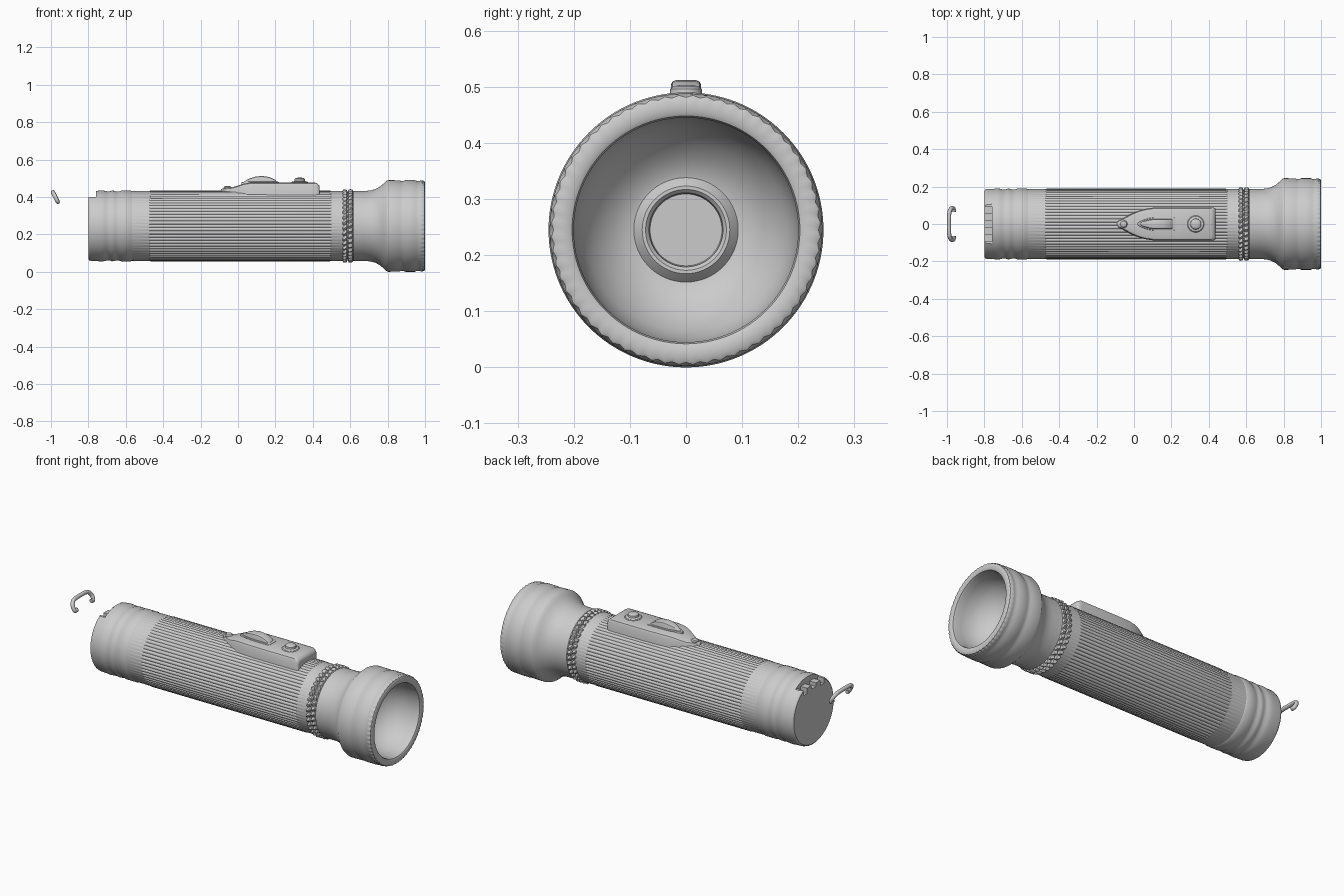
import bpy, bmesh, math
from math import sin, cos, pi

if "Cube" in bpy.data.objects:
    bpy.data.objects.remove(bpy.data.objects["Cube"])

AXIS_Z = 0.245


def finish(bm, name, angle=35):
    bmesh.ops.recalc_face_normals(bm, faces=bm.faces)
    me = bpy.data.meshes.new(name)
    bm.to_mesh(me)
    bm.free()
    ob = bpy.data.objects.new(name, me)
    bpy.context.collection.objects.link(ob)
    smooth(ob, angle)
    return ob


def smooth(ob, angle=35):
    bpy.ops.object.select_all(action='DESELECT')
    ob.select_set(True)
    bpy.context.view_layer.objects.active = ob
    bpy.ops.object.shade_smooth_by_angle(angle=math.radians(angle))


def lathe(name, profile, segs=96, mod=None, angle=35):
    """Spin (x, radius) points around the torch axis; mod changes the radius."""
    bm = bmesh.new()
    rings = []
    for x, r in profile:
        ring = []
        for i in range(segs):
            a = 2 * pi * i / segs
            rr = mod(x, r, a) if mod else r
            ring.append(bm.verts.new((x, rr * cos(a), AXIS_Z + rr * sin(a))))
        rings.append(ring)
    for p, q in zip(rings, rings[1:]):
        for i in range(segs):
            j = (i + 1) % segs
            bm.faces.new((p[i], p[j], q[j], q[i]))
    bm.faces.new(rings[0])
    bm.faces.new(rings[-1])
    return finish(bm, name, angle)


def loft(name, stations, base, bevel, drop):
    """Bevelled cross-sections along x from (x, half width, top z)."""
    bm = bmesh.new()
    rings = []
    for x, w, z in stations:
        b = min(bevel, w * 0.6)
        half = [(w, base), (w, z - drop), (w - b * 0.3, z - drop * 0.3), (w - b, z)]
        pts = half + [(-y, h) for y, h in reversed(half)]
        rings.append([bm.verts.new((x, y, h)) for y, h in pts])
    n = len(rings[0])
    for p, q in zip(rings, rings[1:]):
        for i in range(n):
            j = (i + 1) % n
            bm.faces.new((p[i], p[j], q[j], q[i]))
    bm.faces.new(rings[0])
    bm.faces.new(rings[-1])
    return finish(bm, name)


def stud(name, x, profile, segs=32):
    """Small vertical turned part from (radius, z) points."""
    bm = bmesh.new()
    rings = [[bm.verts.new((x + r * cos(2 * pi * i / segs), r * sin(2 * pi * i / segs), z))
              for i in range(segs)] for r, z in profile]
    for p, q in zip(rings, rings[1:]):
        for i in range(segs):
            j = (i + 1) % segs
            bm.faces.new((p[i], p[j], q[j], q[i]))
    bm.faces.new(rings[0])
    bm.faces.new(rings[-1])
    return finish(bm, name)


# Ribbed barrel
def ribs(x, r, a):
    return 0.1825 + 0.0065 * abs(cos(32 * a)) ** 0.7 if -0.47 < x < 0.495 else r


lathe("barrel", [(-0.58, 0.186), (-0.475, 0.187), (-0.467, 0.187), (0.49, 0.187),
                 (0.5, 0.187), (0.57, 0.187)], 64 * 6, ribs, 30)

# Tail cap with rolled beads
cap = lathe("tail_cap", [(-0.57, 0.17), (-0.568, 0.186), (-0.573, 0.189), (-0.625, 0.189),
                         (-0.635, 0.185), (-0.65, 0.184), (-0.66, 0.188), (-0.675, 0.189),
                         (-0.685, 0.185), (-0.7, 0.184), (-0.71, 0.188), (-0.735, 0.190),
                         (-0.75, 0.188), (-0.785, 0.187), (-0.795, 0.184), (-0.8, 0.178)], 128)

# Notch and hook slots cut into the top of the cap
for y, hw, z in ((0, 0.15, 0.40), (-0.075, 0.016, 0.37), (0.075, 0.016, 0.37), (0, 0.02, 0.38)):
    bpy.ops.mesh.primitive_cube_add(size=1, location=(-0.81, y, z + 0.1))
    cutter = bpy.context.object
    cutter.scale = (0.1, hw * 2, 0.2)
    cutter.hide_render = True
    m = cap.modifiers.new("notch", 'BOOLEAN')
    m.operation, m.solver, m.object = 'DIFFERENCE', 'EXACT', cutter
    bpy.context.view_layer.objects.active = cap
    bpy.ops.object.modifier_move_to_index(modifier=m.name, index=0)
    bpy.ops.object.modifier_apply(modifier=m.name)
    bpy.data.objects.remove(cutter)
smooth(cap)


# Knurled collar: two rows of slanted teeth
def knurl(x, r, a):
    return r - 0.012 * (0.5 + 0.5 * cos(40 * (a + (x - 0.56) * 2.2)))


for k, x in enumerate((0.558, 0.588)):
    lathe("knurled_row_%d" % (k + 1), [(x, 0.186), (x + 0.004, 0.196), (x + 0.013, 0.197),
                                      (x + 0.022, 0.196), (x + 0.027, 0.186)], 320, knurl)


# Head: flare, lip and reflector bowl in one shell
def scallop(x, r, a):
    return r - 0.004 * (0.5 + 0.5 * cos(60 * a)) if x > 0.982 and r > 0.23 else r


lathe("head", [(0.56, 0.18), (0.612, 0.181), (0.617, 0.187), (0.68, 0.187), (0.71, 0.190),
               (0.735, 0.197), (0.76, 0.211), (0.78, 0.228), (0.795, 0.242), (0.803, 0.245),
               (0.86, 0.244), (0.87, 0.241), (0.885, 0.241), (0.895, 0.245), (0.945, 0.245),
               (0.955, 0.241), (0.97, 0.241), (0.978, 0.243), (0.988, 0.243), (0.996, 0.240),
               (1.0, 0.233), (1.0, 0.21), (0.996, 0.203), (0.985, 0.2), (0.95, 0.2),
               (0.90, 0.193), (0.865, 0.18), (0.83, 0.157), (0.805, 0.13), (0.79, 0.105),
               (0.787, 0.093), (0.795, 0.086), (0.803, 0.078), (0.803, 0.072), (0.797, 0.066),
               (0.78, 0.064), (0.78, 0.02)], 240, scallop)

# Switch plate, pointed towards the tail
loft("switch_plate", [(-0.09, 0.008, 0.441), (-0.083, 0.018, 0.446), (-0.06, 0.029, 0.449),
                      (-0.03, 0.046, 0.452), (0.0, 0.061, 0.461), (0.03, 0.073, 0.471),
                      (0.06, 0.081, 0.476), (0.10, 0.087, 0.478), (0.18, 0.089, 0.478),
                      (0.41, 0.089, 0.478), (0.425, 0.088, 0.472), (0.434, 0.083, 0.463),
                      (0.436, 0.078, 0.455)], 0.39, 0.018, 0.016)

# Sliding thumb switch on a low surround
loft("switch_surround", [(0.02, 0.006, 0.479), (0.04, 0.018, 0.481), (0.075, 0.03, 0.482),
                         (0.11, 0.036, 0.482), (0.212, 0.036, 0.482), (0.22, 0.032, 0.480)],
     0.46, 0.006, 0.003)
loft("thumb_slider", [(0.032, 0.004, 0.483), (0.045, 0.012, 0.490), (0.065, 0.019, 0.500),
                      (0.09, 0.025, 0.508), (0.12, 0.027, 0.512), (0.15, 0.027, 0.510),
                      (0.175, 0.027, 0.504), (0.195, 0.026, 0.494), (0.208, 0.025, 0.483)],
     0.46, 0.009, 0.009)

# Push button and plate screw
stud("push_button", 0.33, [(0.045, 0.47), (0.045, 0.479), (0.041, 0.483), (0.032, 0.484),
                           (0.029, 0.486), (0.028, 0.496), (0.022, 0.501), (0.01, 0.503)])
stud("plate_screw", -0.056, [(0.021, 0.43), (0.021, 0.451), (0.016, 0.457), (0.006, 0.459)])

# Hanging ring: a tilted C with inward feet, set apart behind the cap
half = [(0.064, 1.0), (0.08, 1.0), (0.085, 0.75), (0.081, 0.4), (0.066, 0.12), (0.04, 0.02)]
path = half + [(0, 0)] + [(-y, t) for y, t in reversed(half)]
cu = bpy.data.curves.new("hanging_ring", 'CURVE')
cu.dimensions = '3D'
cu.bevel_depth, cu.bevel_resolution, cu.use_fill_caps = 0.011, 4, True
sp = cu.splines.new('BEZIER')
sp.bezier_points.add(len(path) - 1)
for p, (y, t) in zip(sp.bezier_points, path):
    p.co = (-0.989 + 0.025 * t, y, 0.425 - 0.05 * t)
    p.handle_left_type = p.handle_right_type = 'AUTO'
ring = bpy.data.objects.new("hanging_ring", cu)
bpy.context.collection.objects.link(ring)
bpy.ops.object.select_all(action='DESELECT')
ring.select_set(True)
bpy.context.view_layer.objects.active = ring
bpy.ops.object.convert(target='MESH')
smooth(bpy.context.object, 40)
